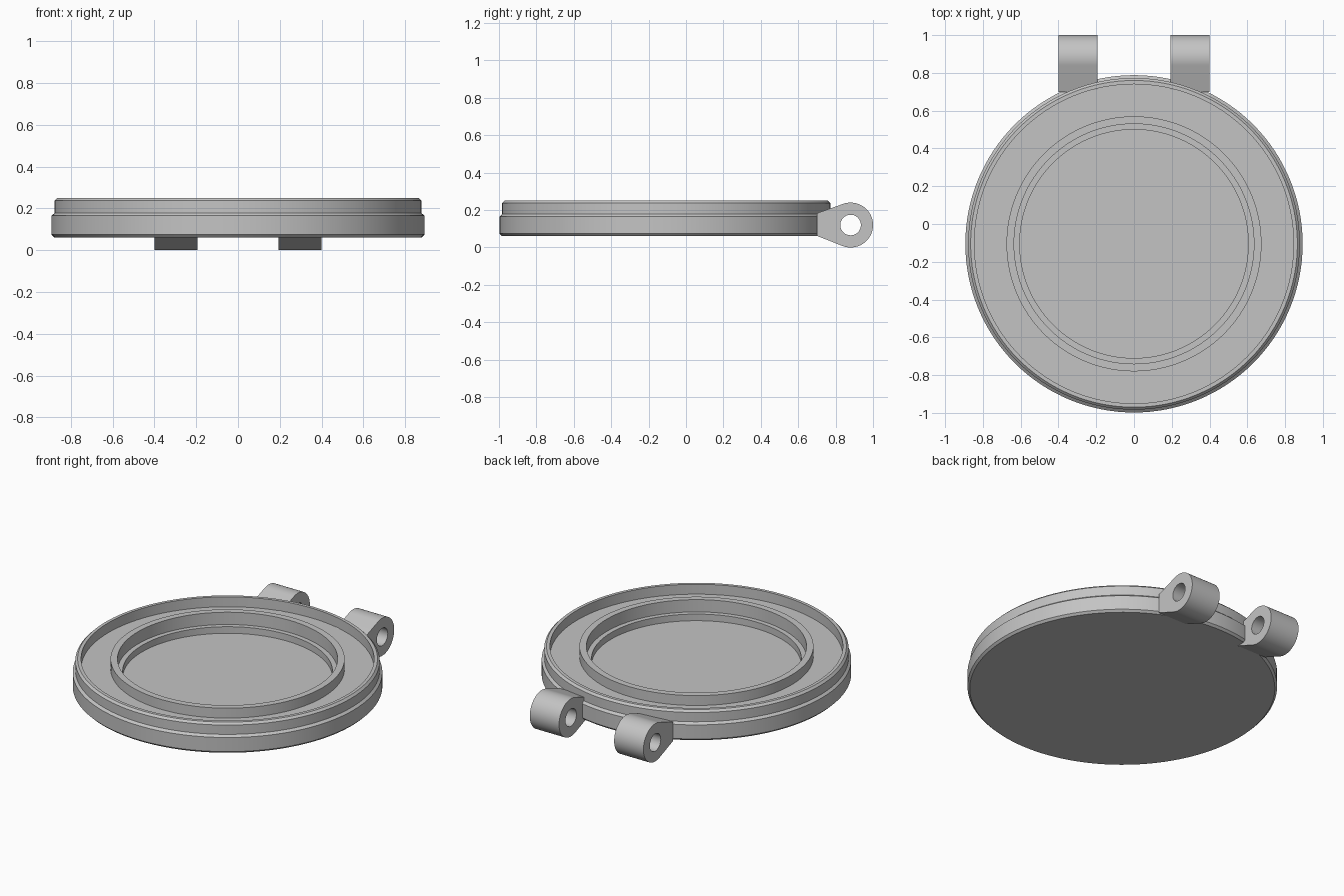
import bpy, bmesh, math
from mathutils import Matrix

cube = bpy.data.objects.get("Cube")
if cube:
    bpy.data.objects.remove(cube, do_unlink=True)

GREY = (0.55, 0.55, 0.55, 1)
grey = bpy.data.materials.new("plain grey")
grey.use_nodes = True
grey.diffuse_color = GREY
grey.node_tree.nodes["Principled BSDF"].inputs["Base Color"].default_value = GREY


def finish(obj):
    """Smooth the round walls while keeping every rim edge crisp."""
    bpy.ops.object.select_all(action='DESELECT')
    obj.select_set(True)
    bpy.context.view_layer.objects.active = obj
    if obj.type == 'CURVE':
        bpy.ops.object.convert(target='MESH')
        obj = bpy.context.object
    bpy.ops.object.shade_smooth_by_angle(angle=math.radians(25))


def lathe(name, profile, centre, steps=128):
    """Revolve (radius, height) points around a vertical axis."""
    bm = bmesh.new()
    verts = [bm.verts.new((r, 0, z)) for r, z in profile]
    edges = [bm.edges.new(pair) for pair in zip(verts, verts[1:])]
    bmesh.ops.spin(bm, geom=verts + edges, cent=(0, 0, 0), axis=(0, 0, 1),
                   angle=math.tau, steps=steps, use_duplicate=False)
    bmesh.ops.remove_doubles(bm, verts=bm.verts, dist=0.0005)
    bmesh.ops.recalc_face_normals(bm, faces=bm.faces)
    mesh = bpy.data.meshes.new(name)
    bm.to_mesh(mesh)
    bm.free()
    mesh.materials.append(grey)
    obj = bpy.data.objects.new(name, mesh)
    obj.location = centre
    bpy.context.collection.objects.link(obj)
    finish(obj)


def arc(radius, start, end, count):
    """Points on an arc around the hinge pin axis, angles in degrees."""
    angles = [math.radians(start + (end - start) * i / count) for i in range(count + 1)]
    return [(PIN_Y + radius * math.cos(a), PIN_Z + radius * math.sin(a)) for a in angles]


def hinge_lug(name, x, width):
    """Extruded teardrop plate with a pin hole."""
    outline = arc(0.12, -110, 110, 48) + [(0.70, 0.183), (0.70, 0.062)]
    hole = arc(0.055, 0, 360, 40)[:-1]
    curve = bpy.data.curves.new(name, 'CURVE')
    curve.dimensions = '2D'
    curve.fill_mode = 'BOTH'
    curve.extrude = width / 2
    for points in (outline, hole):
        spline = curve.splines.new('POLY')
        spline.points.add(len(points) - 1)
        for p, (y, z) in zip(spline.points, points):
            p.co = (y, z, 0, 1)
        spline.use_cyclic_u = True
    curve.materials.append(grey)
    obj = bpy.data.objects.new(name, curve)
    # Turn the flat outline upright: its plane becomes y-z, its depth x
    obj.matrix_world = (Matrix.Translation((x, 0, 0))
                        @ Matrix.Rotation(math.pi / 2, 4, 'Z')
                        @ Matrix.Rotation(math.pi / 2, 4, 'X'))
    bpy.context.collection.objects.link(obj)
    finish(obj)


# Round lid: flat base, chamfered band, raised rim, inner ring, stepped recess
LID = [
    (0, 0.062), (0.88, 0.062), (0.893, 0.075),      # base and lower chamfer
    (0.893, 0.165), (0.878, 0.178),                 # wide band and its shoulder
    (0.878, 0.237), (0.865, 0.25), (0.845, 0.25),   # outer rim
    (0.845, 0.187), (0.675, 0.187),                 # annular channel
    (0.675, 0.25), (0.635, 0.25),                   # raised inner ring
    (0.635, 0.172), (0.605, 0.172),                 # ledge
    (0.605, 0.13), (0, 0.13),                       # sunken floor
]
lathe("round_lid", LID, (0, -0.105, 0))

# Pair of hinge lugs at the back
PIN_Y, PIN_Z = 0.88, 0.12
for side, sign in (("left", 1), ("right", -1)):
    hinge_lug(side + "_hinge_lug", sign * 0.297, 0.206)
